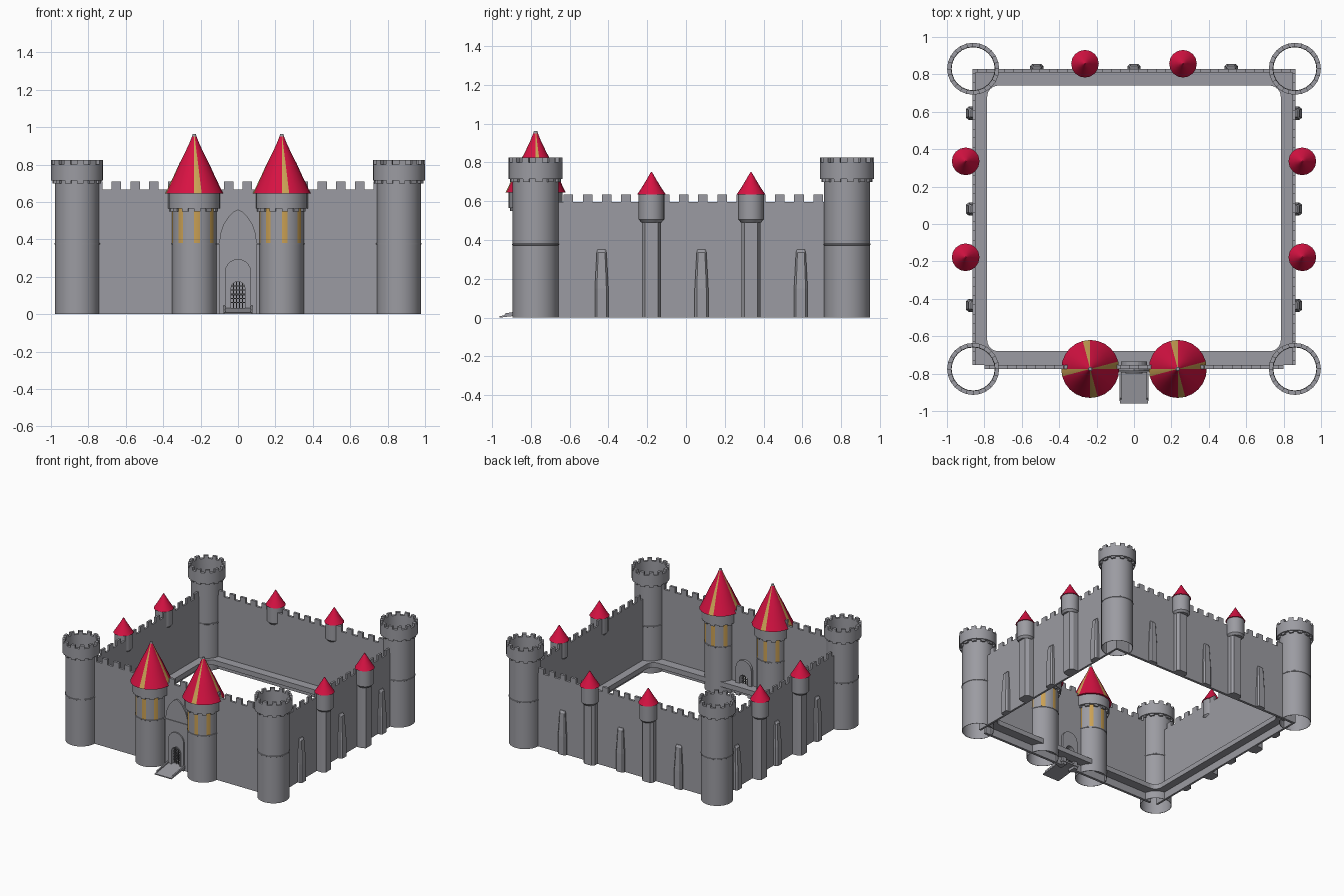
import bpy, bmesh, math
from math import sin, cos, pi, radians

if "Cube" in bpy.data.objects:
    bpy.data.objects.remove(bpy.data.objects["Cube"])


def material(name, rgb):
    m = bpy.data.materials.new(name)
    m.diffuse_color = (*rgb, 1)
    m.use_nodes = True
    m.node_tree.nodes["Principled BSDF"].inputs["Base Color"].default_value = m.diffuse_color
    return m


STONE = material("stone grey", (0.33, 0.33, 0.36))
RED = material("roof red", (0.68, 0.006, 0.055))
GOLD = material("gold trim", (0.60, 0.36, 0.09))
DARK = material("gate dark grey", (0.10, 0.10, 0.11))


def finish(name, bm, mats=(STONE,), smooth=False):
    bmesh.ops.recalc_face_normals(bm, faces=bm.faces)
    me = bpy.data.meshes.new(name)
    bm.to_mesh(me)
    bm.free()
    for m in mats:
        me.materials.append(m)
    if smooth:
        for p in me.polygons:
            p.use_smooth = True
        me.set_sharp_from_angle(angle=radians(28))
    ob = bpy.data.objects.new(name, me)
    bpy.context.collection.objects.link(ob)
    return ob


def add_prism(bm, pts, w0, w1, place):
    """Extrude a 2D outline from w0 to w1; place maps (u, v, w) to xyz."""
    a = [bm.verts.new(place(u, v, w0)) for u, v in pts]
    b = [bm.verts.new(place(u, v, w1)) for u, v in pts]
    bm.faces.new(a)
    bm.faces.new(b)
    n = len(pts)
    for i in range(n):
        j = (i + 1) % n
        bm.faces.new((a[i], a[j], b[j], b[i]))


def prism(name, pts, w0, w1, place, mats=(STONE,)):
    bm = bmesh.new()
    add_prism(bm, pts, w0, w1, place)
    return finish(name, bm, mats)


XZ = lambda u, v, w: (u, w, v)
YZ = lambda u, v, w: (w, u, v)
XY = lambda u, v, w: (u, v, w)


def lathe(name, prof, n, cx, cy, mats=(STONE,), rule=None, loop=False):
    """Spin an (r, z) profile; rule(sector, band) picks the material."""
    bm = bmesh.new()
    rings = [[bm.verts.new((cx + r * cos(2 * pi * i / n), cy + r * sin(2 * pi * i / n), z))
              for i in range(n)] for r, z in prof]
    m = len(prof)
    for k in range(m if loop else m - 1):
        p, q = rings[k], rings[(k + 1) % m]
        for i in range(n):
            j = (i + 1) % n
            f = bm.faces.new((p[i], p[j], q[j], q[i]))
            if rule:
                f.material_index = rule(i, k)
    if not loop:
        bm.faces.new(rings[-1])
        bm.faces.new(rings[0])
    return finish(name, bm, mats, True)


def sector_blocks(name, cx, cy, r0, r1, z0, z1, share=1.0):
    """Twelve blocks round a tower: merlons or corbels."""
    bm = bmesh.new()
    for i in range(12):
        a = i * pi / 6
        b = a + share * pi / 12
        pts = [(cx + r * cos(t), cy + r * sin(t)) for r, t in
               ((r0, a), (r1, a), (r1, b), (r0, b))]
        add_prism(bm, pts, z0, z1, XY)
    return finish(name, bm)


def crenels(a, b, low, high):
    """Top edge of a wall from b back to a."""
    n = round((b - a) / 0.098)
    step = (b - a) / n
    pts = []
    for i in reversed(range(n)):
        l = a + (i + 0.25) * step
        r = a + (i + 0.75) * step
        pts += [(r, low), (r, high), (l, high), (l, low)]
    return [(a, 0)] + [(b, 0), (b, low)] + pts + [(a, low)]


def arch(w, spring, base=0.0, n=10):
    """Round arch outline, left foot to right foot."""
    return [(-w, base)] + [(-w * cos(pi * i / n), spring + w * sin(pi * i / n))
                           for i in range(n + 1)] + [(w, base)]


# walls
door = arch(0.037, 0.138)
front = crenels(-0.80, 0.80, 0.668, 0.71)
prism("front_wall", front[:1] + door + front[1:], -0.775, -0.755, XZ)
prism("back_wall", crenels(-0.86, 0.86, 0.595, 0.635), 0.81, 0.83, XZ)
for s, side in ((-1, "left"), (1, "right")):
    prism(side + "_wall", crenels(-0.755, 0.83, 0.595, 0.635), s * 0.848, s * 0.864, YZ)

# inner ledge with rounded inside corners, built as two halves
half = [(0, -0.755), (0.85, -0.755), (0.85, 0.81), (0, 0.81), (0, 0.74)]
for cy, a0 in ((0.68, 90), (-0.62, 0)):
    half += [(0.725 + 0.06 * cos(radians(a0 - 15 * i)), cy + 0.06 * sin(radians(a0 - 15 * i)))
             for i in range(7)]
half += [(0, -0.68)]
for s in (-1, 1):
    prism("inner_ledge", [(s * x, y) for x, y in half], 0.06, 0.10, XY)

# corner towers: open tubes with a crenellated parapet
for cx in (-0.86, 0.86):
    for cy in (-0.775, 0.83):
        lathe("corner_tower", [(0.118, 0), (0.118, 0.372), (0.121, 0.374), (0.121, 0.38),
                               (0.118, 0.382), (0.118, 0.715), (0.139, 0.715), (0.139, 0.80),
                               (0.117, 0.80), (0.115, 0.70), (0.115, 0)], 24, cx, cy, loop=True)
        sector_blocks("corner_merlons", cx, cy, 0.117, 0.139, 0.80, 0.824)
        sector_blocks("corner_corbels", cx, cy, 0.116, 0.132, 0.70, 0.715)

# gate towers with gold panels and striped flared roofs
for cx in (-0.234, 0.234):
    cy = -0.775
    lathe("gate_tower", [(0.115, 0), (0.118, 0), (0.118, 0.372), (0.121, 0.374), (0.121, 0.38),
                         (0.118, 0.382), (0.118, 0.565), (0.139, 0.565), (0.139, 0.645),
                         (0.115, 0.645)], 24, cx, cy, (STONE, GOLD),
          lambda i, k: int(k == 5 and i % 3 == 0), loop=True)
    sector_blocks("gate_corbels", cx, cy, 0.116, 0.132, 0.55, 0.565)
    lathe("gate_roof", [(0.155, 0.645), (0.131, 0.695), (0.105, 0.75), (0.08, 0.805),
                        (0.052, 0.86), (0.028, 0.91), (0.012, 0.95)],
          24, cx, cy, (RED, GOLD), lambda i, k: int(i % 6 == 0))
    lathe("roof_tip", [(0.0122, 0.95), (0.009, 0.963)], 12, cx, cy)

# gatehouse: pointed arch panel, inner frame, sill
rise = [(0.1, 0.375), (0.095, 0.43), (0.078, 0.48), (0.052, 0.52), (0.025, 0.547)]
panel = [(-0.1, 0)] + door + [(0.1, 0)] + rise + [(0, 0.56)] + [(-x, z) for x, z in rise[::-1]]
prism("gate_panel", panel, -0.785, -0.775, XZ)
frame = arch(0.07, 0.225)
prism("gate_frame", door + frame[::-1], -0.795, -0.735, XZ)
prism("gate_sill", [(-0.12, 0.372), (0.12, 0.372), (0.12, 0.382), (-0.12, 0.382)],
      -0.79, -0.78, XZ)
prism("door_trim", arch(0.037, 0.138) + arch(0.045, 0.138)[::-1], -0.80, -0.79, XZ)

# portcullis
bm = bmesh.new()
for x in (-0.024, -0.008, 0.008, 0.024):
    add_prism(bm, [(x - 0.003, 0.03), (x + 0.003, 0.03), (x + 0.003, 0.172), (x - 0.003, 0.172)],
              -0.775, -0.769, XZ)
for z in (0.06, 0.082, 0.104, 0.126, 0.148):
    add_prism(bm, [(-0.037, z), (0.037, z), (0.037, z + 0.006), (-0.037, z + 0.006)],
              -0.773, -0.767, XZ)
finish("portcullis", bm, (DARK,))

# drawbridge ramp with low side rails
slope = [(-0.96, 0), (-0.96, 0.008), (-0.79, 0.034), (-0.73, 0.034), (-0.73, 0.02), (-0.79, 0.02)]
prism("drawbridge", slope, -0.075, 0.075, YZ)
for s in (-1, 1):
    prism("drawbridge_rail", [(-0.945, 0.005), (-0.93, 0.022), (-0.79, 0.046), (-0.79, 0.025)],
          s * 0.066, s * 0.077, YZ)


# wall turrets and buttresses: out(t, d) maps along-wall and outward distance to xy
def turret(out, t):
    plan = [(-0.05, 0), (-0.05, 0.045), (-0.034, 0.072), (0.034, 0.072), (0.05, 0.045), (0.05, 0)]
    prism("turret_pilaster", [out(t + u, d) for u, d in plan], 0, 0.51, XY)
    cx, cy = out(t, 0.037)
    lathe("turret_drum", [(0.052, 0.49), (0.066, 0.506), (0.066, 0.636)], 16, cx, cy)
    lathe("turret_roof", [(0.074, 0.634), (0.049, 0.672), (0.026, 0.71), (0.003, 0.75)],
          16, cx, cy, (RED,))


def buttress(out, t):
    bm = bmesh.new()
    rings = []
    for z, w, d in ((0, 0.035, 0.034), (0.15, 0.035, 0.034), (0.335, 0.025, 0.022),
                    (0.35, 0.021, 0.008)):
        plan = ((-w, -0.005), (-w, d * 0.6), (-w * 0.7, d), (w * 0.7, d), (w, d * 0.6), (w, -0.005))
        rings.append([bm.verts.new((*out(t + u, e), z)) for u, e in plan])
    for p, q in zip(rings, rings[1:]):
        for i in range(6):
            j = (i + 1) % 6
            bm.faces.new((p[i], p[j], q[j], q[i]))
    bm.faces.new(rings[0])
    bm.faces.new(rings[-1])
    finish("buttress", bm)


left = lambda t, d: (-0.863 - d, t)
right = lambda t, d: (0.863 + d, t)
back = lambda t, d: (t, 0.829 + d * 0.75)
for out, turrets, props in ((left, (0.335, -0.178), (0.592, 0.08, -0.435)),
                            (right, (0.335, -0.178), (0.592, 0.08, -0.435)),
                            (back, (-0.262, 0.262), (-0.52, 0, 0.52))):
    for t in turrets:
        turret(out, t)
    for t in props:
        buttress(out, t)
